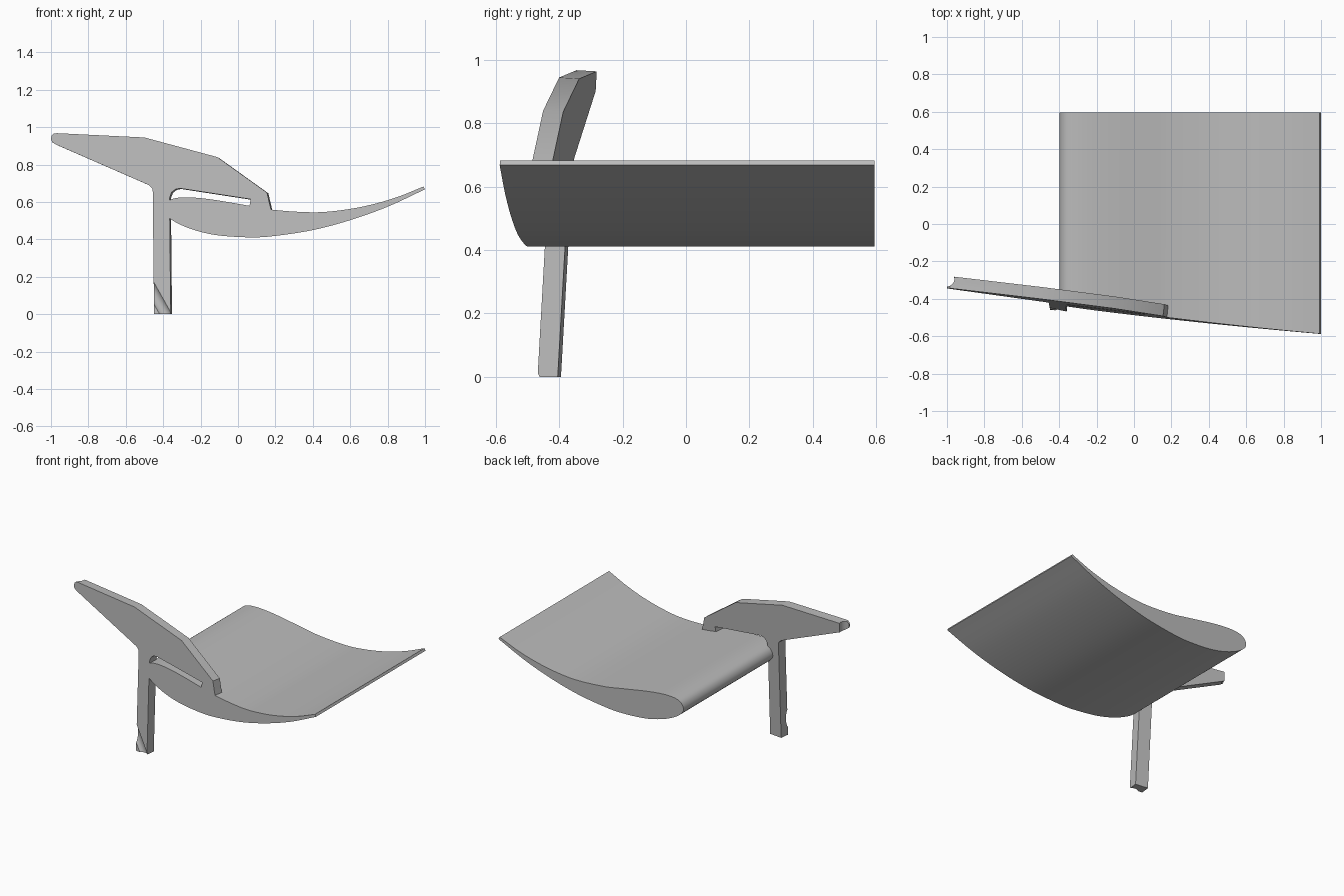
import bpy, bmesh
from mathutils import Vector

cube = bpy.data.objects.get("Cube")
if cube:
    bpy.data.objects.remove(cube)

grey = bpy.data.materials.new("plain grey")
grey.use_nodes = True
grey.diffuse_color = (0.5, 0.5, 0.5, 1)
grey.node_tree.nodes["Principled BSDF"].inputs["Base Color"].default_value = (0.5, 0.5, 0.5, 1)


def front_y(x, z):
    """Slanted front plane shared by the blade and the bracket."""
    return -0.51 - 0.115 * x + 0.055 * z


def spline(points, steps=6):
    """Smooth open curve through the points."""
    p = [Vector(q) for q in points]
    p = [2 * p[0] - p[1]] + p + [2 * p[-1] - p[-2]]
    out = []
    for a, b, c, d in zip(p, p[1:], p[2:], p[3:]):
        for i in range(steps):
            t = i / steps
            out.append(0.5 * (2 * b + (c - a) * t + (2 * a - 5 * b + 4 * c - d) * t**2
                              + (3 * b - a - 3 * c + d) * t**3))
    return out + [p[-2]]


def prism(name, outline, to_back):
    """Solid between the front plane and the far side given by to_back."""
    bm = bmesh.new()
    front = [Vector((x, front_y(x, z), z)) for x, z in outline]
    f = [bm.verts.new(v) for v in front]
    b = [bm.verts.new(to_back(v)) for v in front]
    bm.faces.new(f)
    bm.faces.new(b[::-1])
    for i in range(len(f)):
        bm.faces.new((f[i - 1], b[i - 1], b[i], f[i]))
    bmesh.ops.recalc_face_normals(bm, faces=bm.faces)
    mesh = bpy.data.meshes.new(name)
    bm.to_mesh(mesh)
    bm.free()
    mesh.materials.append(grey)
    obj = bpy.data.objects.new(name, mesh)
    bpy.context.collection.objects.link(obj)
    return obj


def activate(obj):
    bpy.ops.object.select_all(action="DESELECT")
    obj.select_set(True)
    bpy.context.view_layer.objects.active = obj


def cut_groove(obj, centre, axis, radius):
    """Cut a round groove along the axis."""
    bpy.ops.mesh.primitive_cylinder_add(vertices=32, radius=radius, depth=0.5, location=centre)
    cutter = bpy.context.object
    cutter.rotation_euler = Vector(axis).to_track_quat("Z", "Y").to_euler()
    cutter.data.materials.append(grey)
    cutter.hide_render = True
    mod = obj.modifiers.new("groove", "BOOLEAN")
    mod.operation = "DIFFERENCE"
    mod.solver = "EXACT"
    mod.object = cutter
    activate(obj)
    bpy.ops.object.modifier_apply(modifier=mod.name)
    bpy.data.objects.remove(cutter)


# Curved blade: lower side, round nose, then upper side
blade_profile = spline([
    (1, 0.668), (0.8, 0.575), (0.6, 0.503), (0.4, 0.45), (0.2, 0.419), (0.07, 0.411),
    (-0.1, 0.421), (-0.22, 0.446), (-0.31, 0.48), (-0.37, 0.517), (-0.398, 0.56),
    (-0.37, 0.608), (-0.29, 0.625), (-0.15, 0.615), (0.06, 0.58), (0.2, 0.557),
    (0.4, 0.545), (0.55, 0.556), (0.7, 0.583), (0.85, 0.626), (0.992, 0.683)])
blade = prism("curved_blade", blade_profile, lambda v: Vector((v.x, 0.595, v.z)))

# Bracket: post, pointed arm, foot on the blade and open slot
bracket_outline = [
    (-0.36, 0), (-0.45, 0), (-0.455, 0.65), (-0.458, 0.672), (-0.475, 0.69),
    (-0.975, 0.908), (-0.994, 0.92), (-1, 0.937), (-0.996, 0.955), (-0.985, 0.966),
    (-0.968, 0.968), (-0.5, 0.945), (-0.11, 0.84), (0.155, 0.65), (0.163, 0.615),
    (0.178, 0.552), (0.06, 0.572), (0.068, 0.615), (-0.31, 0.673), (-0.335, 0.668),
    (-0.355, 0.652), (-0.365, 0.625), (-0.365, 0.51)]
thickness = Vector((0.115, 1, -0.055)).normalized() * 0.064


def plate_back(v):
    w = v + thickness
    w.z = max(w.z, 0)
    return w


bracket = prism("support_bracket", bracket_outline, plate_back)

# Diagonal groove at the post foot and upright groove at the arm tip
cut_groove(bracket, (-0.388, front_y(-0.388, 0) - 0.02, 0), (0.49, -0.104, -0.87), 0.035)
cut_groove(bracket, (-1, -0.295, 0.94), (0, 0.055, 1), 0.04)

for obj in (blade, bracket):
    activate(obj)
    bpy.ops.object.shade_smooth_by_angle(angle=0.6)
